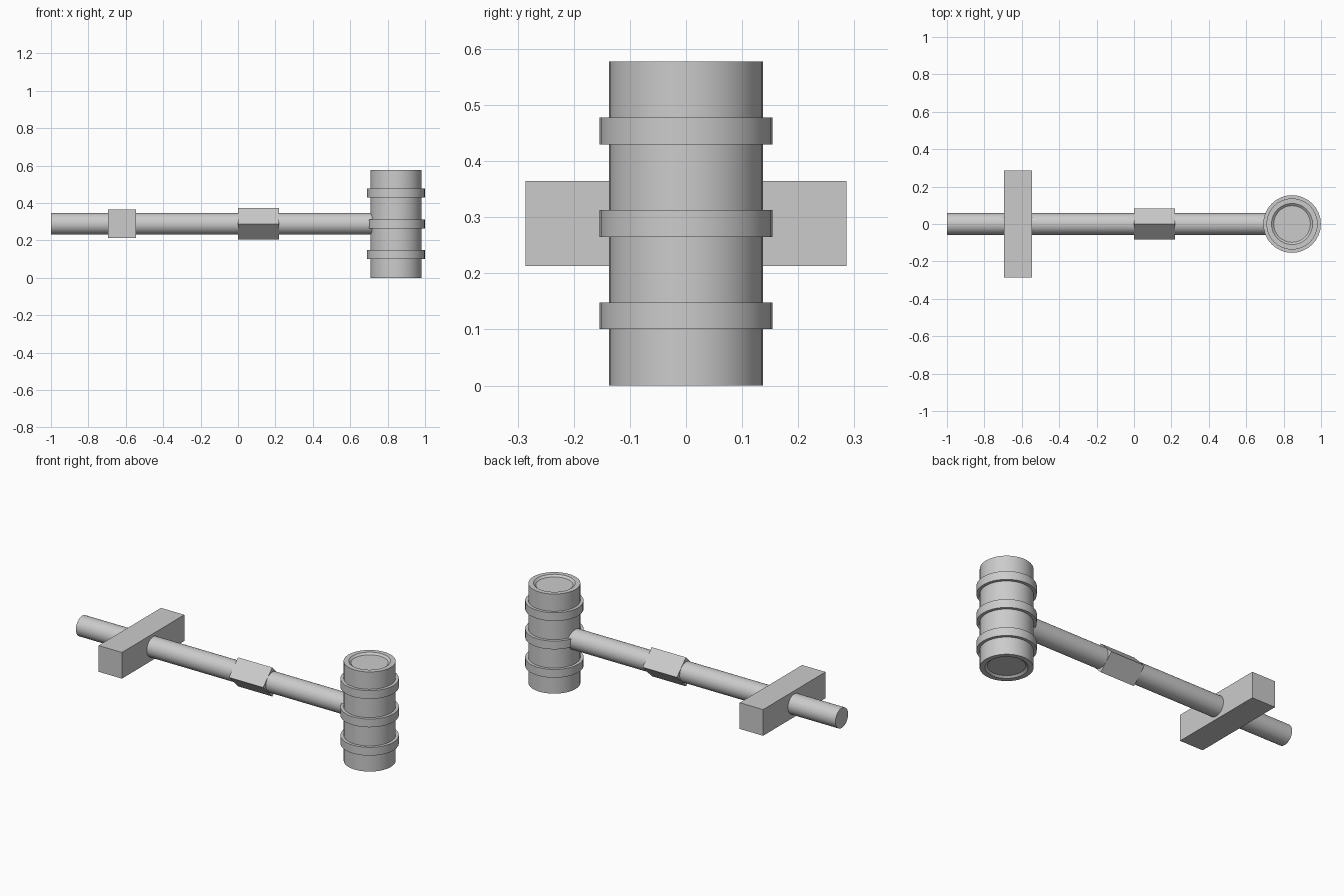
import bpy, math

if "Cube" in bpy.data.objects:
    bpy.data.objects.remove(bpy.data.objects["Cube"])

CZ = 0.289      # height of the handle axis
HX = 0.845      # head axis


def finish(ob, name):
    ob.name = name
    bpy.ops.object.shade_smooth_by_angle(angle=math.radians(30))
    return ob


def rod(name, x0, x1, r, sides, spin=0.0):
    # prism or cylinder lying along x
    bpy.ops.mesh.primitive_cylinder_add(
        vertices=sides, radius=r, depth=x1 - x0,
        location=((x0 + x1) / 2, 0, CZ), rotation=(0, math.pi / 2, 0))
    ob = bpy.context.object
    bpy.ops.object.transform_apply(location=False, rotation=True, scale=False)
    ob.rotation_euler.x = spin
    return finish(ob, name)


def lathe(name, profile, sides=32):
    # revolve (radius, z) points about the head axis, capping both ends
    verts, faces = [], []
    for r, z in profile:
        for i in range(sides):
            a = 2 * math.pi * i / sides
            verts.append((r * math.cos(a), r * math.sin(a), z))
    for k in range(len(profile) - 1):
        for i in range(sides):
            j = (i + 1) % sides
            faces.append((k * sides + i, k * sides + j,
                          (k + 1) * sides + j, (k + 1) * sides + i))
    faces.append(tuple(reversed(range(sides))))
    last = (len(profile) - 1) * sides
    faces.append(tuple(range(last, last + sides)))
    me = bpy.data.meshes.new(name)
    me.from_pydata(verts, [], faces)
    ob = bpy.data.objects.new(name, me)
    bpy.context.collection.objects.link(ob)
    ob.location = (HX, 0, 0)
    bpy.ops.object.select_all(action='DESELECT')
    ob.select_set(True)
    bpy.context.view_layer.objects.active = ob
    return finish(ob, name)


# handle and square collar turned on its corner
rod("handle", -1.0, 0.75, 0.058, 32)
rod("collar", 0.0, 0.22, 0.084, 4)

# cross guard
bpy.ops.mesh.primitive_cube_add(size=1, location=(-0.62, 0, CZ))
guard = bpy.context.object
guard.name = "cross_guard"
guard.scale = (0.15, 0.572, 0.152)
bpy.ops.object.transform_apply(location=False, rotation=False, scale=True)

# head with shallow recessed striking faces
half = [(0.098, -0.279), (0.11, -0.289), (0.137, -0.289)]
profile = [(r, CZ + z) for r, z in half] + [(r, CZ - z) for r, z in reversed(half)]
lathe("hammer_head", profile)

# three bands round the head
for label, z in (("lower", 0.1245), ("middle", CZ), ("upper", 0.4535)):
    lathe("head_band_" + label, [(0.154, z - 0.024), (0.154, z + 0.024)])
